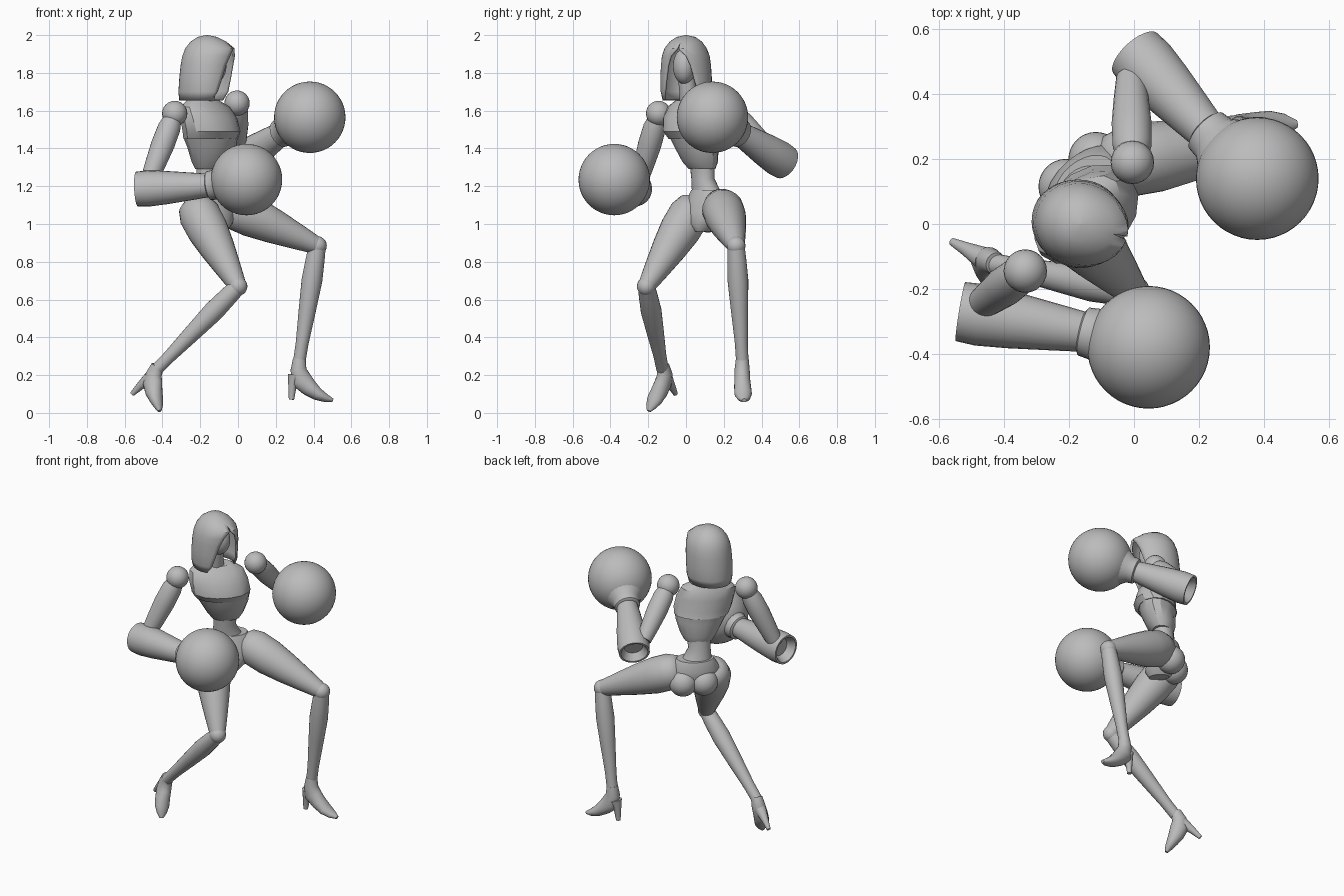
import bpy, bmesh, math
from mathutils import Vector

cube = bpy.data.objects.get("Cube")
if cube:
    bpy.data.objects.remove(cube, do_unlink=True)

grey = bpy.data.materials.new("plain grey")
grey.use_nodes = True
grey.diffuse_color = (0.5, 0.5, 0.5, 1)
grey.node_tree.nodes["Principled BSDF"].inputs["Base Color"].default_value = (0.5, 0.5, 0.5, 1)


def finish(name, bm, angle=40):
    bmesh.ops.remove_doubles(bm, verts=bm.verts, dist=0.0005)
    bmesh.ops.recalc_face_normals(bm, faces=bm.faces)
    mesh = bpy.data.meshes.new(name)
    bm.to_mesh(mesh)
    bm.free()
    mesh.materials.append(grey)
    obj = bpy.data.objects.new(name, mesh)
    bpy.context.collection.objects.link(obj)
    bpy.ops.object.select_all(action='DESELECT')
    obj.select_set(True)
    bpy.context.view_layer.objects.active = obj
    bpy.ops.object.shade_smooth_by_angle(angle=math.radians(angle))
    return obj


def skin(bm, rings, closed=True):
    n = len(rings[0])
    for a, b in zip(rings, rings[1:]):
        for i in range(n if closed else n - 1):
            j = (i + 1) % n
            bm.faces.new((a[i], a[j], b[j], b[i]))


def tube(name, stations, side=None, n=24, level=False, angle=40):
    """Loft ellipses (centre, side radius, other radius) along a path."""
    bm = bmesh.new()
    pts = [Vector(s[0]) for s in stations]
    rings = []
    for k, (_, ra, rb) in enumerate(stations):
        t = (pts[min(k + 1, len(pts) - 1)] - pts[max(k - 1, 0)]).normalized()
        if level:
            t = Vector((0, 0, 1))
        u = Vector(side) if side else t.orthogonal()
        u = (u - t * u.dot(t)).normalized()
        v = t.cross(u)
        rings.append([bm.verts.new(pts[k] + u * ra * math.cos(i * math.tau / n)
                                   + v * rb * math.sin(i * math.tau / n)) for i in range(n)])
    skin(bm, rings)
    bm.faces.new(rings[0])
    bm.faces.new(rings[-1])
    return finish(name, bm, angle)


def limb(name, start, end, profile, n=24):
    """Round limb: profile holds (fraction of length, radius)."""
    a, b = Vector(start), Vector(end)
    axis = (b - a).normalized()
    u = axis.orthogonal().normalized()
    v = axis.cross(u)
    bm = bmesh.new()
    rings = [[bm.verts.new(a.lerp(b, f) + (u * math.cos(i * math.tau / n)
              + v * math.sin(i * math.tau / n)) * r) for i in range(n)] for f, r in profile]
    skin(bm, rings)
    bm.faces.new(rings[0])
    bm.faces.new(rings[-1])
    return finish(name, bm)


def ball(name, centre, r, scale=(1, 1, 1), seg=32):
    bm = bmesh.new()
    bmesh.ops.create_uvsphere(bm, u_segments=seg, v_segments=seg // 2, radius=r)
    obj = finish(name, bm)
    obj.location = centre
    obj.scale = scale
    return obj


# Torso axes, turned between the front and the model's left
def across(deg):
    return Vector((math.cos(math.radians(deg)), math.sin(math.radians(deg)), 0))


S = across(42)
F = Vector((S.y, -S.x, 0))

# Torso
tube("upper_chest", [((-.145, .045, 1.45), .165, .115), ((-.14, .025, 1.49), .175, .125),
                     ((-.155, .02, 1.56), .175, .115), ((-.175, .025, 1.62), .16, .085),
                     ((-.185, .025, 1.655), .10, .06)], S, 14, True, 30)
tube("ribcage", [((-.15, .085, 1.29), .085, .06), ((-.145, .075, 1.33), .11, .085),
                 ((-.14, .055, 1.41), .145, .10), ((-.145, .045, 1.455), .16, .11)],
     across(38), 14, True, 30)
tube("waist", [((-.15, .125, 1.12), .10, .075), ((-.155, .105, 1.18), .085, .065),
               ((-.16, .09, 1.24), .066, .058), ((-.15, .085, 1.33), .075, .06)], S, level=True)
tube("pelvis", [((-.11, .10, .96), .035, .06), ((-.115, .105, 1.0), .08, .09),
                ((-.135, .115, 1.06), .14, .10), ((-.145, .12, 1.12), .15, .095),
                ((-.15, .12, 1.18), .11, .075)], S, level=True)
for label, k in (("left", 1), ("right", -1)):
    ball(label + "_buttock", Vector((-.13, .12, 1.04)) + S * .062 * k - F * .05, .085)
tube("neck", [((-.18, .02, 1.62), .055, .05), ((-.165, .01, 1.70), .045, .045),
              ((-.155, .0, 1.80), .045, .045)], S)

# Head inside an open hood
HEAD = math.radians(-17)


def head_point(x, y, z):
    c, s = math.cos(HEAD), math.sin(HEAD)
    return Vector((-.165 + x * c - y * s, x * s + y * c, z))


ball("face", head_point(.03, 0, 1.835), .1, (.75, .6, .95))
bm = bmesh.new()
rings = []
# height, back depth, front depth, half width, half angle of the opening
for z, back, front, half, gap in (
        (2.0, .004, .004, .004, 0), (1.99, .05, .055, .05, 0), (1.965, .088, .105, .085, 0),
        (1.93, .115, .15, .11, 3), (1.89, .13, .152, .125, 20), (1.84, .14, .145, .132, 29),
        (1.77, .147, .135, .136, 36), (1.70, .152, .125, .135, 44), (1.655, .148, .11, .125, 58)):
    ring = []
    for i in range(33):
        a = math.radians(gap + (360 - 2 * gap) * i / 32)
        depth = front if math.cos(a) > 0 else back
        ring.append(bm.verts.new(head_point(depth * math.cos(a), half * math.sin(a), z)))
    rings.append(ring)
skin(bm, rings, closed=False)
bm.faces.new(rings[0][:-1])
hood = finish("hood", bm)
shell = hood.modifiers.new("thickness", 'SOLIDIFY')
shell.thickness = .012
shell.offset = -1

# Arms: shoulder, elbow end of upper arm, forearm start, wrist, glove centre
arms = {
    "right": ((-.335, -.145, 1.585), (-.475, -.25, 1.22), (-.535, -.27, 1.185),
              (-.14, -.335, 1.205), (.045, -.38, 1.235)),
    "left": ((-.005, .19, 1.64), (-.01, .45, 1.385), (.005, .525, 1.325),
             (.235, .275, 1.485), (.38, .14, 1.565)),
}
for label, (shoulder, elbow, forearm, wrist, glove) in arms.items():
    ball(label + "_shoulder", shoulder, .067, seg=24)
    limb(label + "_upper_arm", shoulder, elbow,
         ((.1, .05), (.2, .06), (.45, .062), (.75, .054), (1, .045)))
    # Hollow elbow end, then a taper to the wrist
    limb(label + "_forearm", forearm, wrist,
         ((.12, .055), (.0, .08), (-.0, .092), (.15, .096), (.4, .088), (.75, .072), (1, .06)))
    limb(label + "_cuff", wrist, glove, ((-.12, .062), (-.08, .076), (.1, .08), (.3, .11), (.5, .13)))
    ball(label + "_glove", glove, .189, seg=48)

# Legs: hip, knee, ankle
legs = {
    "right": ((-.215, .03, 1.07), (.0, -.21, .67), (-.425, -.125, .235)),
    "left": ((-.04, .19, 1.09), (.42, .265, .885), (.325, .298, .275)),
}
for label, (hip, knee, ankle) in legs.items():
    limb(label + "_thigh", hip, knee,
         ((-.13, .05), (-.07, .09), (.05, .11), (.25, .109), (.5, .092), (.75, .07), (.93, .053), (1, .045)))
    ball(label + "_knee", knee, .05, seg=20)
    limb(label + "_shin", knee, ankle,
         ((0, .045), (.12, .05), (.3, .055), (.55, .046), (.85, .034), (1, .033)))

# High-heeled shoes
tube("left_shoe", [((.325, .298, .285), .034, .034), ((.32, .297, .23), .04, .042),
                   ((.335, .298, .175), .042, .056), ((.375, .30, .135), .045, .046),
                   ((.42, .303, .10), .046, .034), ((.465, .306, .078), .034, .022),
                   ((.502, .308, .066), .012, .010)], (0, 1, 0), 20)
tube("left_heel", [((.30, .297, .20), .038, .036), ((.288, .296, .14), .022, .022),
                   ((.283, .295, .07), .013, .014)], (0, 1, 0), 12)
tube("right_shoe", [((-.425, -.122, .25), .034, .034), ((-.445, -.112, .205), .04, .043),
                    ((-.452, -.122, .155), .042, .054), ((-.445, -.143, .11), .044, .046),
                    ((-.433, -.166, .07), .044, .034), ((-.422, -.185, .035), .03, .022),
                    ((-.415, -.197, .01), .012, .010)], (.5, .8, -.2), 20)
tube("right_heel", [((-.465, -.105, .185), .036, .036), ((-.515, -.078, .145), .022, .022),
                    ((-.56, -.055, .10), .012, .013)], (.5, .8, -.2), 12)
